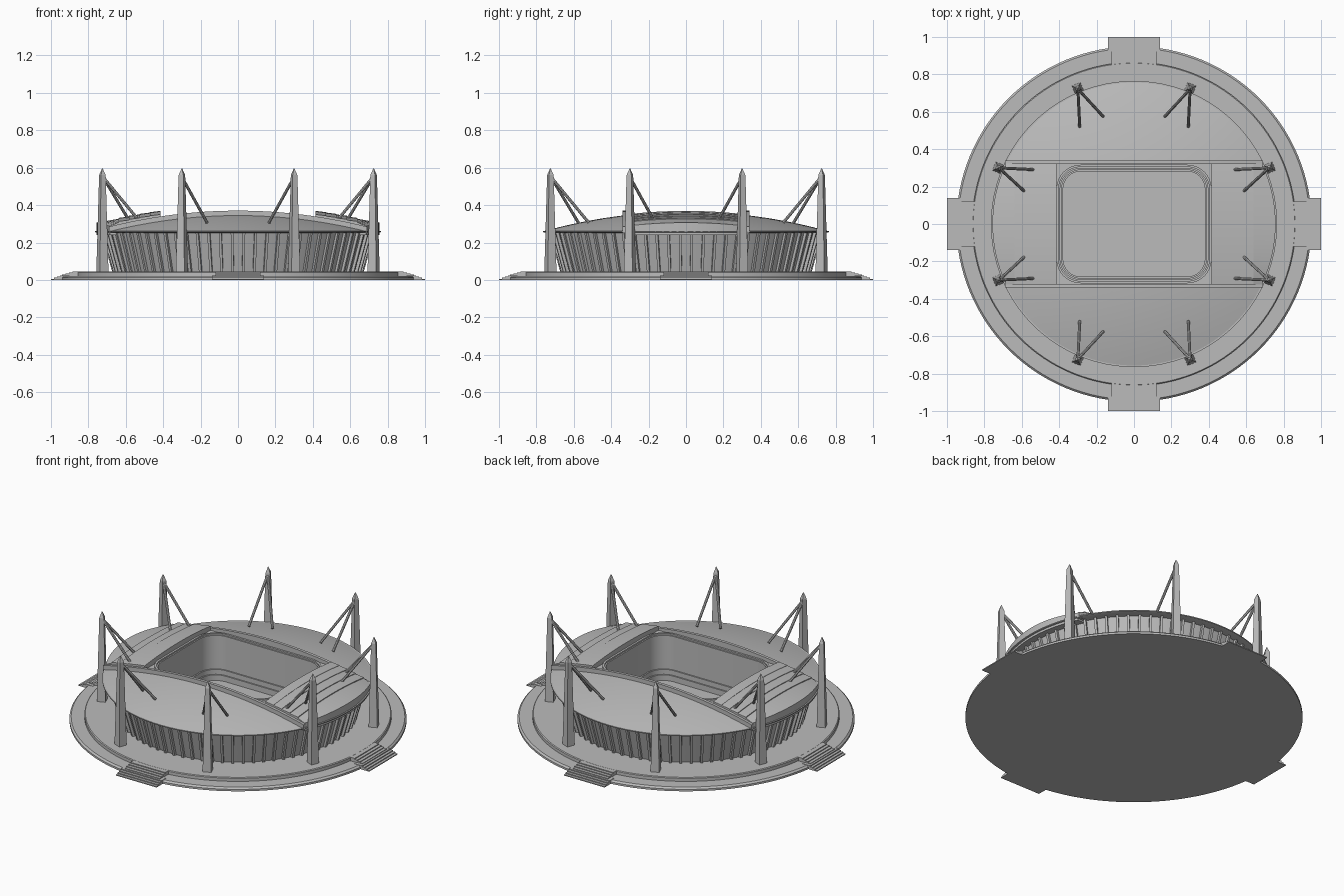
import bpy, bmesh, math
from mathutils import Vector, Matrix

if "Cube" in bpy.data.objects:
    bpy.data.objects.remove(bpy.data.objects["Cube"])

grey = bpy.data.materials.new("concrete grey")
grey.use_nodes = True
COLOUR = (0.5, 0.5, 0.5, 1)
grey.diffuse_color = COLOUR
grey.node_tree.nodes["Principled BSDF"].inputs["Base Color"].default_value = COLOUR

ROOF_R, WALL_R, CUT_Y, DECK = 0.765, 0.715, 0.33, 0.045


def dome(x, y):
    return 0.365 - 0.18 * (x * x + y * y)


def finish(bm, name, smooth=True):
    bmesh.ops.recalc_face_normals(bm, faces=bm.faces)
    mesh = bpy.data.meshes.new(name)
    bm.to_mesh(mesh)
    bm.free()
    mesh.materials.append(grey)
    ob = bpy.data.objects.new(name, mesh)
    bpy.context.collection.objects.link(ob)
    if smooth:
        bpy.ops.object.select_all(action='DESELECT')
        ob.select_set(True)
        bpy.context.view_layer.objects.active = ob
        bpy.ops.object.shade_smooth_by_angle(angle=math.radians(30))
    return ob


def loft(bm, rings, closed=False, caps=False):
    """Bridge equal-length closed rings of points with quads."""
    vs = [[bm.verts.new(p) for p in ring] for ring in rings]
    n = len(vs[0])
    pairs = list(zip(vs, vs[1:])) + ([(vs[-1], vs[0])] if closed else [])
    for a, b in pairs:
        for i in range(n):
            j = (i + 1) % n
            bm.faces.new((a[i], a[j], b[j], b[i]))
    if caps:
        bm.faces.new(vs[0])
        bm.faces.new(vs[-1])


def revolve(bm, profile, closed=False, caps=False, n=128):
    angles = [math.tau * i / n for i in range(n)]
    loft(bm, [[(r * math.cos(a), r * math.sin(a), z) for a in angles]
              for r, z in profile], closed, caps)


def box(bm, x0, x1, y0, y1, z0, z1, turn=0):
    m = (Matrix.Rotation(turn, 4, 'Z')
         @ Matrix.Translation(((x0 + x1) / 2, (y0 + y1) / 2, (z0 + z1) / 2))
         @ Matrix.Diagonal((x1 - x0, y1 - y0, z1 - z0, 1)))
    bmesh.ops.create_cube(bm, size=1, matrix=m)


def rounded_rect(hx, hy, r, z, steps=8):
    pts = []
    for k, (sx, sy) in enumerate(((1, 1), (-1, 1), (-1, -1), (1, -1))):
        for i in range(steps + 1):
            a = math.pi / 2 * (k + i / steps)
            pts.append((sx * (hx - r) + r * math.cos(a),
                        sy * (hy - r) + r * math.sin(a), z))
    return pts


# Round plaza with a raised deck
bm = bmesh.new()
revolve(bm, [(0.95, 0), (0.95, 0.012), (0.94, 0.022), (0.865, 0.022),
             (0.865, DECK - 0.004), (0.86, DECK)], caps=True)
finish(bm, "plaza")

# Four entrance stairs, each with a wide lower and a narrow upper flight
bm = bmesh.new()
for k in range(4):
    turn = k * math.pi / 2
    for i in range(4):
        box(bm, 0.9, 1.0 - i * 0.016, -0.14, 0.14, 0, 0.006 * (i + 1), turn)
        box(bm, 0.8, 0.94 - i * 0.018, -0.12, 0.12, 0.01, 0.028 + 0.0055 * i, turn)
finish(bm, "entrance_stairs", False)

# Outward leaning wall
bm = bmesh.new()
revolve(bm, [(0.655, DECK - 0.01), (WALL_R, 0.25), (WALL_R - 0.02, 0.25),
             (0.635, DECK - 0.01)], closed=True)
finish(bm, "outer_wall")

# Wall ribs
bm = bmesh.new()
for i in range(72):
    rot = Matrix.Rotation(math.tau * (i + 0.5) / 72, 3, 'Z')
    rings = [[rot @ Vector((r + dr, dy, z)) for dr, dy in
              ((-0.01, -0.007), (0.017, -0.007), (0.017, 0.007), (-0.01, 0.007))]
             for r, z in ((0.655, DECK - 0.005), (WALL_R, 0.255))]
    loft(bm, rings, caps=True)
finish(bm, "wall_ribs", False)

# Thin eave ring
bm = bmesh.new()
revolve(bm, [(0.69, 0.25), (0.755, 0.253), (ROOF_R, 0.256), (ROOF_R, 0.262),
             (0.69, 0.262)], closed=True)
finish(bm, "eave_ring")

# Front and back domed roof segments, cut from one shell
for side, name in ((-1, "front_roof"), (1, "back_roof")):
    bm = bmesh.new()
    radii = [0.3 + (ROOF_R - 0.3) * i / 10 for i in range(11)]
    revolve(bm, [(r, dome(r, 0)) for r in radii] + [(0.7, 0.25), (0.3, 0.29)],
            closed=True)
    cut = bmesh.ops.bisect_plane(bm, geom=bm.verts[:] + bm.edges[:] + bm.faces[:],
                                 plane_co=(0, side * CUT_Y, 0),
                                 plane_no=(0, side, 0), clear_inner=True)
    edges = [e for e in cut['geom_cut'] if isinstance(e, bmesh.types.BMEdge)]
    bmesh.ops.holes_fill(bm, edges=edges)
    finish(bm, name)

# Arched beams along the inner roof edges
for side, name in ((-1, "front_beam"), (1, "back_beam")):
    bm = bmesh.new()
    rings = []
    for i in range(33):
        x = -0.69 + 1.38 * i / 32
        top = dome(x, CUT_Y) + 0.025
        rings.append([(x, side * y, z) for y, z in
                      ((0.322, 0.25), (0.322, top), (0.34, top), (0.34, 0.25))])
    loft(bm, rings, caps=True)
    finish(bm, name)

# Stepped end roofs made of curved slats
for side, name in ((1, "left_end_roof"), (-1, "right_end_roof")):
    bm = bmesh.new()
    for i in range(5):
        x0 = 0.415 + 0.056 * i
        rings = []
        for j in range(17):
            y = 0.324 * (j / 8 - 1)
            rim = math.sqrt(0.757 ** 2 - y * y)
            x1 = rim if i == 4 else x0 + 0.056
            top = dome(x0, y) + 0.035
            drop = 0.007 if i < 4 else 0.02
            rings.append([(side * x, y, z) for x, z in
                          ((x0, 0.24), (x0, top), (x1, top - drop), (x1, 0.24))])
        loft(bm, rings, caps=True)
    finish(bm, name)

# Roof frame around the opening, and the inner bowl down to the pitch
bm = bmesh.new()
rings = [rounded_rect(0.42, 0.33, 0.002, 0.325)]
for inset, z in ((-0.02, 0.325), (-0.02, 0.337), (-0.008, 0.337), (-0.008, 0.328),
                 (0, 0.328), (0, 0.12), (0.008, 0.12), (0.008, 0.09),
                 (0.016, 0.09), (0.016, 0.055)):
    rings.append(rounded_rect(0.395 - inset, 0.297 - inset, 0.11 - inset, z))
loft(bm, rings)
bm.faces.new([v for v in bm.verts if abs(v.co.z - 0.055) < 1e-5])
finish(bm, "inner_bowl")


# Eight masts with two stay rods each
def mast(bm, x, y):
    rot = Matrix.Rotation(math.atan2(y, x), 3, 'Z')
    rings = [[rot @ Vector((sx * w, sy * w, z)) + Vector((x, y, 0))
              for sx, sy in ((-1, -1), (1, -1), (1, 1), (-1, 1))]
             for w, z in ((0.025, DECK - 0.005), (0.0135, 0.56), (0.001, 0.597))]
    loft(bm, rings, caps=True)


def rod(bm, a, b, r=0.008):
    d = Vector(b) - Vector(a)
    m = (Matrix.Translation((Vector(a) + Vector(b)) / 2)
         @ d.to_track_quat('Z', 'Y').to_matrix().to_4x4())
    bmesh.ops.create_cone(bm, cap_ends=True, segments=8, radius1=r, radius2=r,
                          depth=d.length, matrix=m)


masts, rods = bmesh.new(), bmesh.new()
for swap in (False, True):
    for sx in (-1, 1):
        for sy in (-1, 1):
            def place(p, q):
                return (sx * q, sy * p) if swap else (sx * p, sy * q)
            mast(masts, *place(0.3, 0.725))
            for p, q in ((0.29, 0.52), (0.165, 0.575)):
                end = place(p, q)
                rod(rods, (*place(0.3, 0.722), 0.55), (*end, dome(*end) + 0.005))
finish(masts, "masts", False)
finish(rods, "stay_rods")
